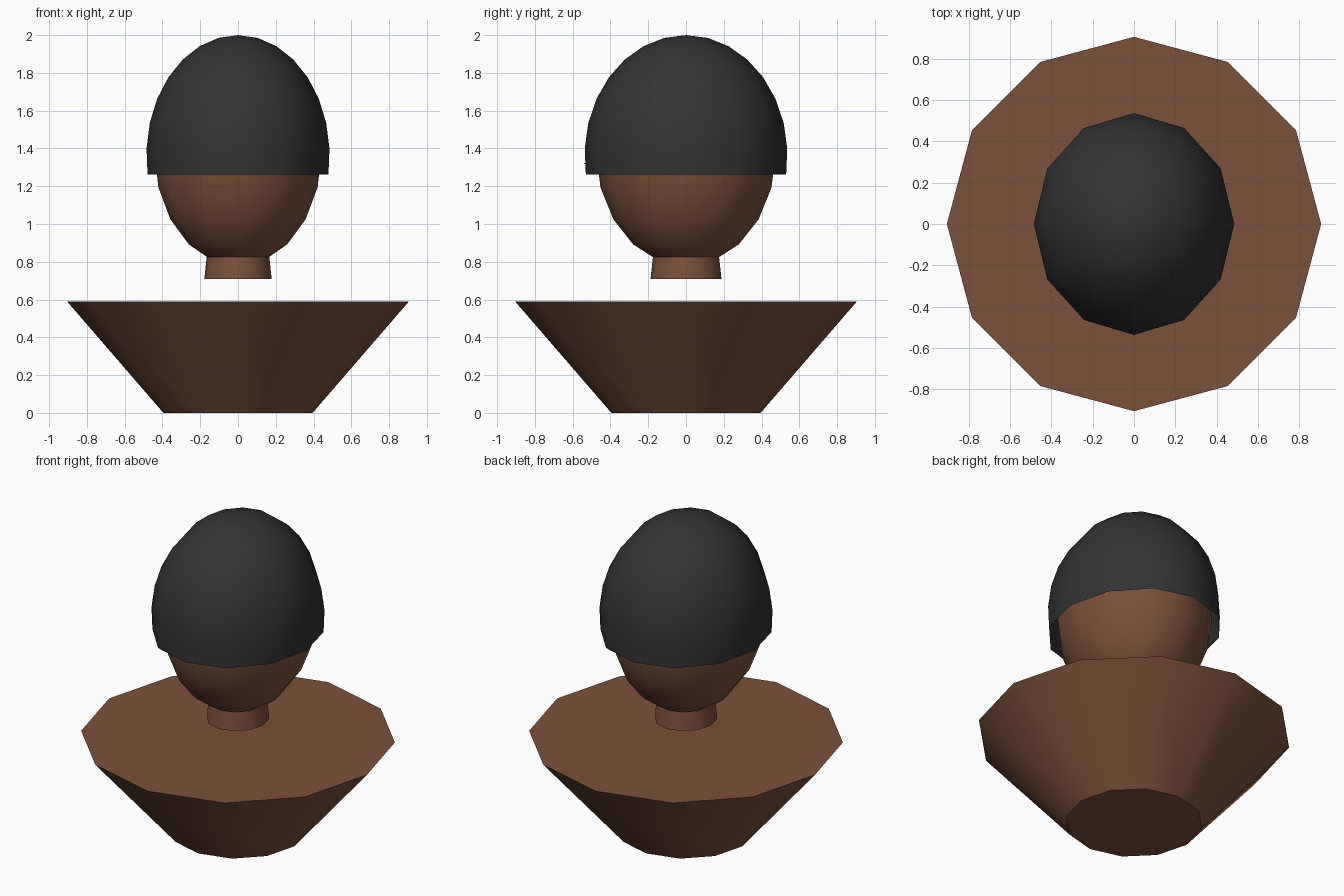
import bpy, math

if "Cube" in bpy.data.objects:
    bpy.data.objects.remove(bpy.data.objects["Cube"])

SIDES = 12


def material(name, rgb):
    m = bpy.data.materials.new(name)
    m.diffuse_color = (*rgb, 1)
    m.use_nodes = True
    m.node_tree.nodes["Principled BSDF"].inputs["Base Color"].default_value = m.diffuse_color
    return m


def lathe(name, profile, mat, sx=1.0, sy=1.0, cap_bottom=True, cap_top=True):
    """Turn (radius, z) points, top to bottom, about z; zero radius makes a pole."""
    verts, faces, rings = [], [], []
    for r, z in profile:
        n = 1 if r < 1e-6 else SIDES
        rings.append([len(verts) + i for i in range(n)])
        for i in range(n):
            a = 2 * math.pi * i / SIDES
            verts.append((r * sx * math.cos(a), r * sy * math.sin(a), z))
    for up, lo in zip(rings, rings[1:]):
        for i in range(SIDES):
            j = (i + 1) % SIDES
            quad = [up[i % len(up)], lo[i % len(lo)], lo[j % len(lo)], up[j % len(up)]]
            faces.append(list(dict.fromkeys(quad)))
    if cap_top and len(rings[0]) > 1:
        faces.append(rings[0])
    if cap_bottom and len(rings[-1]) > 1:
        faces.append(rings[-1][::-1])
    me = bpy.data.meshes.new(name)
    me.from_pydata(verts, [], faces)
    me.materials.append(mat)
    ob = bpy.data.objects.new(name, me)
    bpy.context.collection.objects.link(ob)
    bpy.ops.object.select_all(action='DESELECT')
    ob.select_set(True)
    bpy.context.view_layer.objects.active = ob
    bpy.ops.object.shade_smooth_by_angle(angle=math.radians(40))
    return ob


def arc(rings, end, height, centre):
    """Unit-radius ellipsoid profile from the top pole down to the end angle."""
    angles = [math.radians(end) * i / rings for i in range(rings + 1)]
    return [(math.sin(a), centre + height * math.cos(a)) for a in angles]


skin = material("brown skin", (0.2, 0.082, 0.042))
black = material("soft black", (0.033, 0.033, 0.033))

# Flared shoulders tapering to a narrow foot
lathe("shoulders", [(0.905, 0.59), (0.395, 0.0)], skin)

# Neck, running up into the head
lathe("neck", [(0.153, 0.95), (0.178, 0.71)], skin, sy=1.055)

# Egg-shaped head
lathe("head", arc(10, 180, 0.603, 1.38), skin, 0.443, 0.476)

# Close-fitting cap, open underneath
lathe("cap", arc(8, 99, 0.637, 1.363), black, 0.485, 0.537, cap_bottom=False)

# Small nose under the front of the cap, tip just showing
nose = lathe("nose", [(0.0, 0.1), (0.03, 0.0)], skin)
nose.rotation_euler.x = math.pi / 2
nose.location = (0, -0.443, 1.32)
